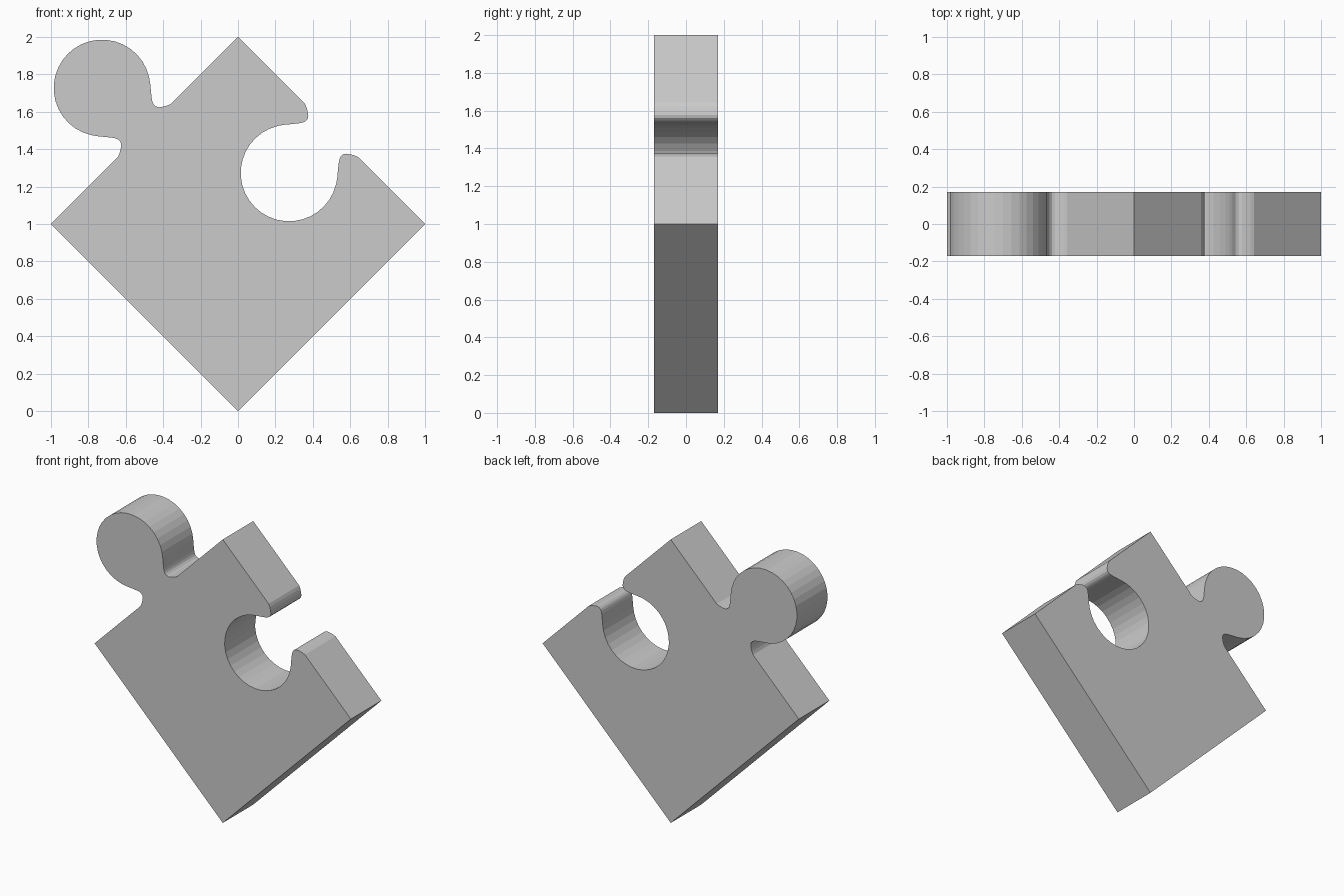
import bpy, bmesh
from math import sin, cos, radians

if "Cube" in bpy.data.objects:
    bpy.data.objects.remove(bpy.data.objects["Cube"])

HALF_DEPTH = 0.17

# One side of the knob's neck, measured from the middle of the edge (x, z)
neck = [(.142, .142), (.122, .133), (.100, .1275), (.078, .124), (.061, .128),
        (.049, .139), (.043, .152), (.039, .170), (.035, .205), (.031, .248)]
# Round head of the knob
steps = 24
head = [(-.227 + .2585 * cos(radians(13 + 244 * i / steps)),
         .227 + .2585 * sin(radians(13 + 244 * i / steps))) for i in range(steps + 1)]
# Other side of the neck is the mirror image across the knob axis
knob = neck + head + [(-z, -x) for x, z in reversed(neck)]

# Outline: knob on the upper left edge, the same shape turned inward on the upper right
outline = [(-1, 1)]
outline += [(-.5 + x, 1.5 + z) for x, z in reversed(knob)]
outline += [(0, 2)]
outline += [(.5 - z, 1.5 + x) for x, z in knob]
outline += [(1, 1), (0, 0)]

# Extrude the outline into a slab
bm = bmesh.new()
face = bm.faces.new([bm.verts.new((x, -HALF_DEPTH, z)) for x, z in outline])
extruded = bmesh.ops.extrude_face_region(bm, geom=[face], use_keep_orig=True)
moved = [v for v in extruded["geom"] if isinstance(v, bmesh.types.BMVert)]
bmesh.ops.translate(bm, verts=moved, vec=(0, 2 * HALF_DEPTH, 0))
bmesh.ops.recalc_face_normals(bm, faces=bm.faces)

mesh = bpy.data.meshes.new("puzzle_piece")
bm.to_mesh(mesh)
bm.free()
piece = bpy.data.objects.new("puzzle_piece", mesh)
bpy.context.collection.objects.link(piece)
